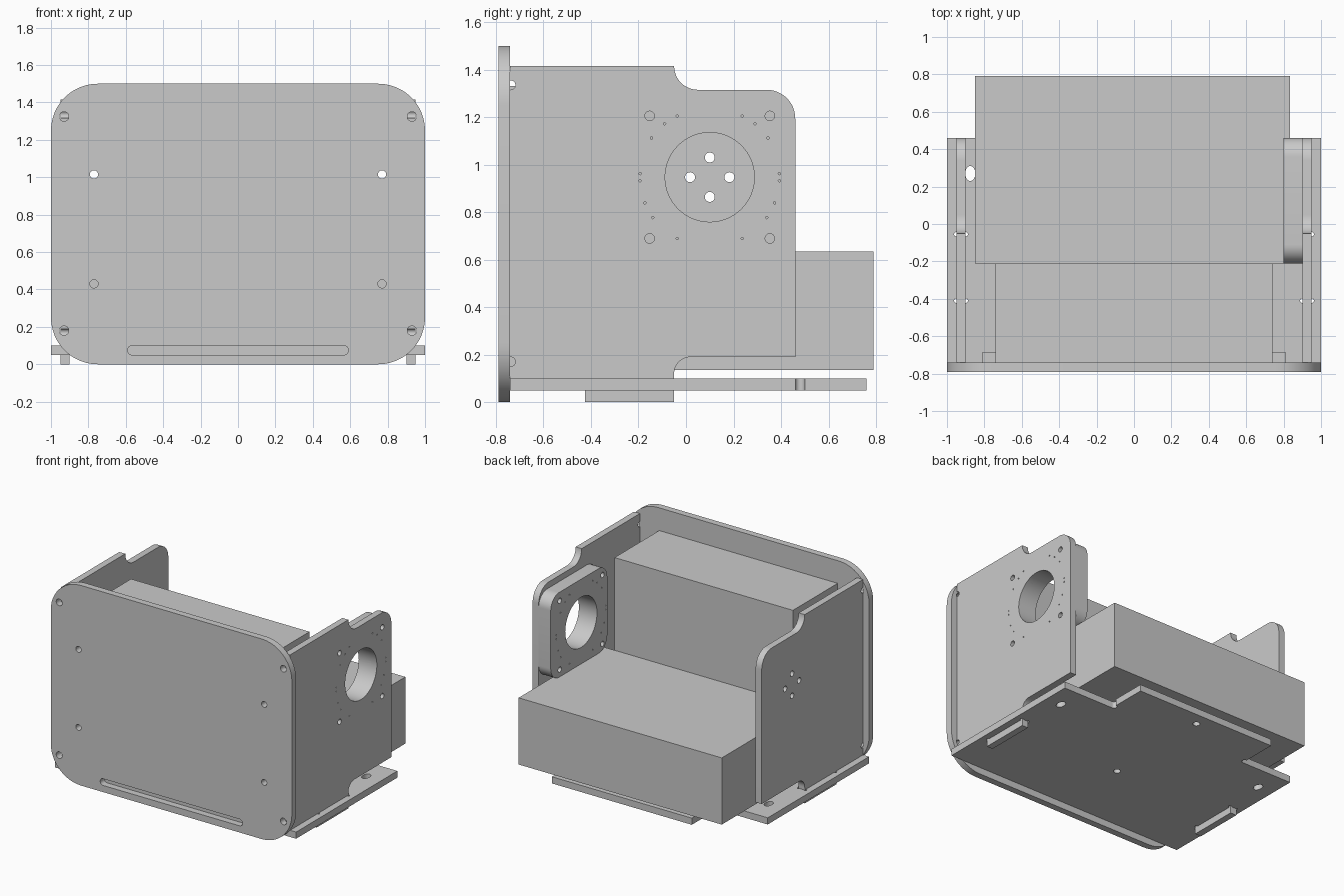
import bpy, bmesh, math
from mathutils import Vector

cube = bpy.data.objects.get("Cube")
if cube:
    bpy.data.objects.remove(cube, do_unlink=True)

GREY = (0.59, 0.59, 0.59, 1)
mat = bpy.data.materials.new("plain_grey")
mat.use_nodes = True
mat.diffuse_color = GREY
mat.node_tree.nodes["Principled BSDF"].inputs["Base Color"].default_value = GREY

# Axis mappings from a flat profile (u, v) and depth d to 3D
AXES = {
    "x": lambda u, v, d: (d, u, v),
    "y": lambda u, v, d: (u, d, v),
    "z": lambda u, v, d: (u, v, d),
}


def rounded(corners, steps=12):
    """Outline of right-angled corners (u, v, radius) with filleted arcs."""
    out, n = [], len(corners)
    for i, (u, v, r) in enumerate(corners):
        p = Vector((u, v))
        if r == 0:
            out.append(p)
            continue
        a = (Vector(corners[i - 1][:2]) - p).normalized() * r
        b = (Vector(corners[(i + 1) % n][:2]) - p).normalized() * r
        for k in range(steps + 1):
            t = k / steps * math.pi / 2
            out.append(p + a + b - b * math.cos(t) - a * math.sin(t))
    return out


def rect(u0, v0, u1, v1, r=0):
    return rounded([(u0, v0, r), (u1, v0, r), (u1, v1, r), (u0, v1, r)])


def disc(u, v, r, rv=None, n=32):
    return [Vector((u + r * math.cos(k * math.tau / n),
                    v + (rv or r) * math.sin(k * math.tau / n))) for k in range(n)]


def prism(bm, outline, axis, d0, d1):
    verts = [bm.verts.new(AXES[axis](p.x, p.y, d0)) for p in outline]
    face = bm.faces.new(verts)
    ext = bmesh.ops.extrude_face_region(bm, geom=[face], use_keep_orig=True)
    move = Vector(AXES[axis](0, 0, d1 - d0))
    bmesh.ops.translate(bm, vec=move,
                        verts=[g for g in ext["geom"] if isinstance(g, bmesh.types.BMVert)])


def mesh_object(name, outlines, axis, d0, d1):
    bm = bmesh.new()
    for o in outlines:
        prism(bm, o, axis, d0, d1)
    bmesh.ops.recalc_face_normals(bm, faces=bm.faces)
    me = bpy.data.meshes.new(name)
    bm.to_mesh(me)
    bm.free()
    me.materials.append(mat)
    ob = bpy.data.objects.new(name, me)
    bpy.context.collection.objects.link(ob)
    return ob


def plate(name, outline, axis, d0, d1, holes=()):
    """Extruded outline with holes cut right through."""
    ob = mesh_object(name, [outline], axis, d0, d1)
    if holes:
        cutter = mesh_object(name + "_cutter", holes, axis, d0 - 0.02, d1 + 0.02)
        cutter.hide_render = True
        mod = ob.modifiers.new("holes", "BOOLEAN")
        mod.operation, mod.solver, mod.object = "DIFFERENCE", "EXACT", cutter
        deps = bpy.context.evaluated_depsgraph_get()
        cut = bpy.data.meshes.new_from_object(ob.evaluated_get(deps))
        ob.modifiers.clear()
        ob.data = cut
        bpy.data.objects.remove(cutter, do_unlink=True)
    parts.append(ob)


parts = []
SIDES = (-1, 1)

# Front plate with bolt holes and a long slot
front_holes = [disc(s * 0.77, z, 0.022) for s in SIDES for z in (0.43, 1.015)]
front_holes += [disc(s * 0.93, z, 0.025) for s in SIDES for z in (0.18, 1.325)]
front_holes.append(rect(-0.59, 0.05, 0.59, 0.1, 0.024))
plate("front_plate", rect(-1, 0, 1, 1.5, 0.25), "y", -0.79, -0.74, front_holes)

# Base plate with a narrower rear tongue and corner reliefs
base = rounded([(-1, -0.74, 0), (1, -0.74, 0), (1, 0.46, 0), (0.58, 0.46, 0),
                (0.58, 0.76, 0), (-0.58, 0.76, 0), (-0.58, 0.46, 0), (-1, 0.46, 0)])
base_holes = [disc(0, y, 0.025) for y in (-0.18, 0.66)]
for s in SIDES:
    base_holes.append(disc(s * 0.875, 0.27, 0.027, 0.04))
    base_holes.append(disc(s * 0.58, 0.48, 0.02))
    base_holes += [disc(s * x, y, 0.012, n=12) for x in (0.9, 0.95) for y in (-0.41, -0.055)]
plate("base_plate", base, "z", 0.05, 0.1, base_holes)

# Side panels, the same outline on both sides
panel = rounded([(-0.74, 0.1, 0), (-0.425, 0.1, 0), (-0.425, 0, 0), (-0.05, 0, 0),
                 (-0.05, 0.19, 0.07), (0.46, 0.19, 0), (0.46, 1.315, 0.12),
                 (-0.05, 1.315, 0.1), (-0.05, 1.415, 0), (-0.74, 1.415, 0)])
notches = [disc(-0.738, z, 0.02, n=16) for z in (0.17, 1.335)]
CY, CZ = 0.1, 0.947
bore = disc(CY, CZ, 0.188, n=64)
bolts = [disc(CY + a * 0.253, CZ + b * 0.258, 0.02) for a in SIDES for b in SIDES]
pins = [disc(CY + a * u, CZ + v, 0.005, n=8) for a in SIDES
        for u, v in ((0.137, 0.258), (0.19, 0.225), (0.245, 0.165), (0.293, 0.015),
                     (0.293, -0.015), (0.273, -0.108), (0.24, -0.17), (0.137, -0.258))]
small = [disc(CY + a, CZ + b, 0.021) for a, b in ((0.083, 0), (-0.083, 0), (0, 0.083), (0, -0.083))]
plate("left_side_panel", panel, "x", 0.9, 0.95, notches + [bore] + bolts + pins)
plate("right_side_panel", panel, "x", -0.95, -0.9, notches + small)

# Thick bearing block inside the left panel
plate("bearing_block", rect(-0.21, 0.635, 0.46, 1.27, 0.1), "x", 0.8, 0.9, [bore] + bolts + pins)

# Solid housings
plate("rear_box", rect(-0.85, -0.21, 0.835, 0.79), "z", 0.135, 0.635)
plate("upper_box", rect(-0.74, -0.74, 0.74, -0.21), "z", 0.135, 1.33)

# Mounting strips behind the front plate
for s, side in zip(SIDES, ("right", "left")):
    x0, x1 = sorted((s * 0.74, s * 0.81))
    plate(side + "_mounting_strip", rect(x0, 0.38, x1, 1.07), "y", -0.74, -0.685,
          [disc(s * 0.77, z, 0.022) for z in (0.43, 1.015)])

# Smooth the rounded edges, keep the corners sharp
bpy.ops.object.select_all(action="DESELECT")
for ob in parts:
    ob.select_set(True)
bpy.context.view_layer.objects.active = parts[0]
bpy.ops.object.shade_smooth_by_angle(angle=math.radians(30))
